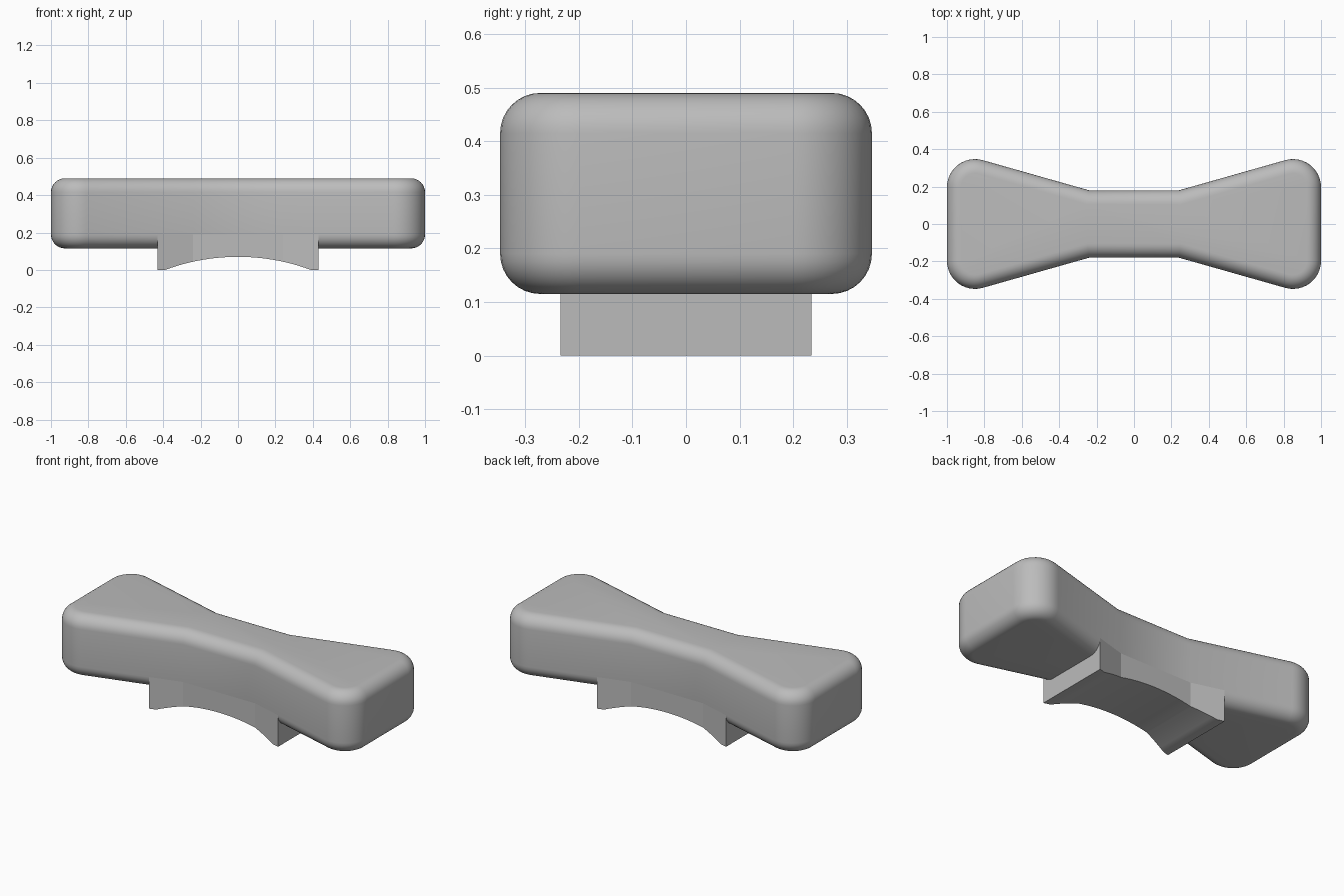
import bpy
import bmesh
from math import sin, cos, pi, atan2, radians

cube = bpy.data.objects.get("Cube")
if cube:
    bpy.data.objects.remove(cube, do_unlink=True)

grey = bpy.data.materials.new("plain grey")
grey.use_nodes = True
colour = (0.5, 0.5, 0.5, 1)
grey.diffuse_color = colour
grey.node_tree.nodes["Principled BSDF"].inputs["Base Color"].default_value = colour

# Plan of the bow-tie shape
WAIST_X, WAIST_Y = 0.24, 0.18
CORNER_X, CORNER_Y, CORNER_R = 0.85, 0.197, 0.15
FLARE = radians(15.6)
BOTTOM, TOP, ROUND = 0.115, 0.49, 0.075


def finish(bm, name):
    bmesh.ops.recalc_face_normals(bm, faces=bm.faces)
    mesh = bpy.data.meshes.new(name)
    bm.to_mesh(mesh)
    bm.free()
    obj = bpy.data.objects.new(name, mesh)
    bpy.context.collection.objects.link(obj)
    mesh.materials.append(grey)
    bpy.ops.object.select_all(action="DESELECT")
    obj.select_set(True)
    bpy.context.view_layer.objects.active = obj
    bpy.ops.object.shade_smooth_by_angle(angle=radians(30))
    return obj


def loft(bm, rings):
    loops = [[bm.verts.new(p) for p in ring] for ring in rings]
    for a, b in zip(loops, loops[1:]):
        for i in range(len(a)):
            j = (i + 1) % len(a)
            bm.faces.new((a[i], a[j], b[j], b[i]))
    bm.faces.new(loops[0])
    bm.faces.new(loops[-1])


def outline(inset, z, steps=12):
    """Bow-tie outline pulled inwards by an even distance."""
    r = CORNER_R - inset
    quarter = []
    for i in range(steps + 1):
        a = (pi / 2 + FLARE) * i / steps
        quarter.append((CORNER_X + r * cos(a), CORNER_Y + r * sin(a)))
    k = inset / (1 + cos(FLARE))
    quarter.append((WAIST_X + k * sin(FLARE), WAIST_Y - inset))
    half = quarter + [(-x, y) for x, y in reversed(quarter)]
    return [(x, y, z) for x, y in half] + [(-x, -y, z) for x, y in half]


# Rounded bow-tie body
STEPS = 8
profile = []
for i in range(STEPS + 1):
    a = pi / 2 * i / STEPS
    profile.append((ROUND * (1 - sin(a)), BOTTOM + ROUND * (1 - cos(a))))
profile += [(d, BOTTOM + TOP - z) for d, z in reversed(profile)]
bm = bmesh.new()
loft(bm, [outline(d, z) for d, z in profile])
finish(bm, "rounded_body")

# Foot flush with the waist walls, hollowed by a shallow arch
FOOT_X, ARCH_X, ARCH_Z = 0.43, 0.39, 0.07
ARCH_R = (ARCH_X ** 2 + ARCH_Z ** 2) / (2 * ARCH_Z)
tangent_x = CORNER_X - CORNER_R * sin(FLARE)
tangent_y = CORNER_Y + CORNER_R * cos(FLARE)
slope = (tangent_y - WAIST_Y) / (tangent_x - WAIST_X)


def foot_section(x):
    w = WAIST_Y + max(0, abs(x) - WAIST_X) * slope
    low = 0
    if abs(x) < ARCH_X:
        low = ARCH_Z - ARCH_R + (ARCH_R ** 2 - x ** 2) ** 0.5
    high = BOTTOM + ROUND
    return [(x, -w, low), (x, w, low), (x, w, high), (x, -w, high)]


right_half = [ARCH_X * i / 13 for i in range(1, 14)] + [WAIST_X, FOOT_X]
stations = sorted({0.0, *right_half, *(-x for x in right_half)})
bm = bmesh.new()
loft(bm, [foot_section(x) for x in stations])
finish(bm, "arched_foot")
